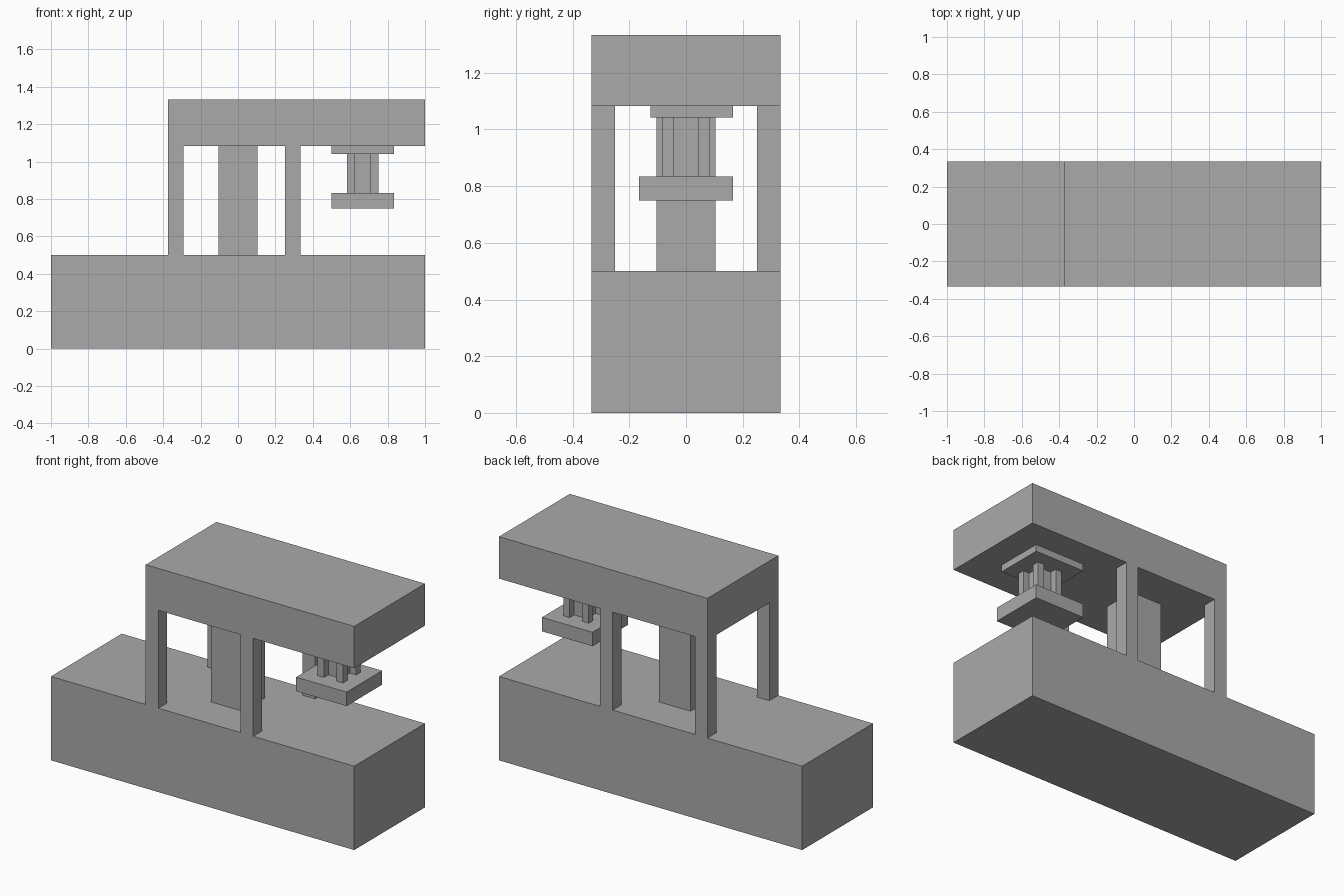
import bpy
import bmesh
from mathutils import Matrix, Vector

if "Cube" in bpy.data.objects:
    bpy.data.objects.remove(bpy.data.objects["Cube"])

grey = bpy.data.materials.new("plain_grey")
grey.diffuse_color = (0.40, 0.40, 0.40, 1.0)
grey.use_nodes = True
grey.node_tree.nodes["Principled BSDF"].inputs["Base Color"].default_value = grey.diffuse_color


def box(name, x, y, z):
    """Box from (min, max) pairs on each axis."""
    lo, hi = Vector((x[0], y[0], z[0])), Vector((x[1], y[1], z[1]))
    bm = bmesh.new()
    bmesh.ops.create_cube(bm, size=1.0, matrix=Matrix.Translation((lo + hi) / 2)
                          @ Matrix.Diagonal((*(hi - lo), 1.0)))
    mesh = bpy.data.meshes.new(name)
    bm.to_mesh(mesh)
    bm.free()
    mesh.materials.append(grey)
    obj = bpy.data.objects.new(name, mesh)
    bpy.context.collection.objects.link(obj)
    return obj


W = 1 / 3                                # half depth of the body
BASE, BEAM, TOP = 0.5, 1.0833, 1.3333    # main heights

# Body: base block, overhead beam, central column
box("base", (-1, 1), (-W, W), (0, BASE))
box("overhead_beam", (-0.375, 1), (-W, W), (BEAM, TOP))
box("central_column", (-0.104, 0.104), (-0.104, 0.104), (BASE, BEAM))

# Four corner legs carrying the beam
for x in (-0.375, 0.25):
    for y in (-W, 0.25):
        box("leg", (x, x + 0.0833), (y, y + 0.0833), (BASE, BEAM))

# Hanging press head: mounting plate, lower plate, core and four rods
box("mounting_plate", (0.5, 0.8333), (-0.125, 0.1667), (1.0417, BEAM))
box("press_plate", (0.5, 0.8333), (-0.1667, 0.1667), (0.75, 0.8333))
box("press_core", (0.625, 0.7083), (-0.0417, 0.0417), (0.8333, 1.0417))
for x in (0.5833, 0.7083):
    for y in (-0.0833, 0.0417):
        box("press_rod", (x, x + 0.0417), (y, y + 0.0417), (0.8333, 1.0417))
